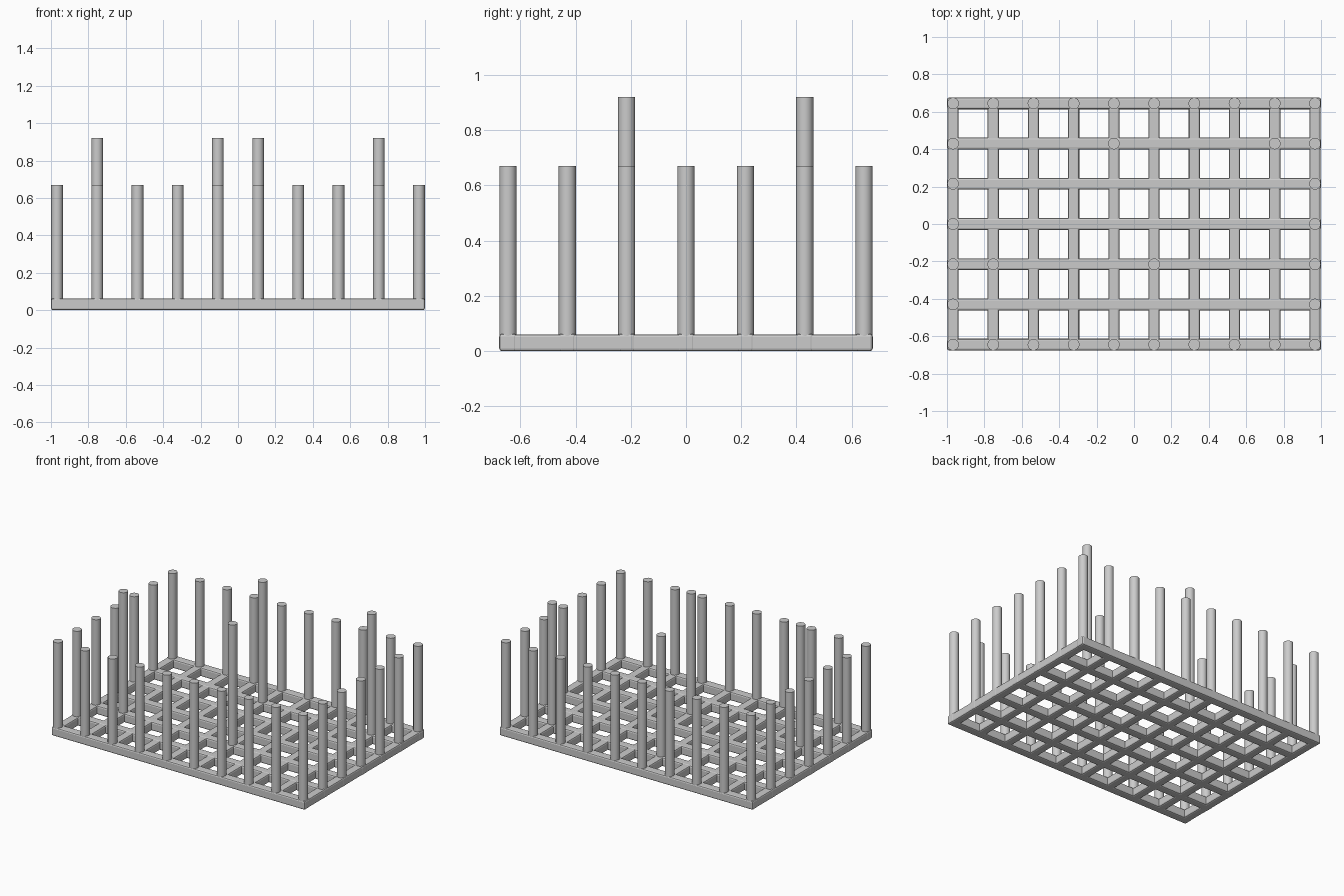
import bpy
import bmesh
from mathutils import Matrix, Vector

cube = bpy.data.objects.get("Cube")
if cube:
    bpy.data.objects.remove(cube, do_unlink=True)

STEP, COLS, ROWS = 0.215, 10, 7
RADIUS, BAR = 0.031, 0.063
LOW, HIGH = 0.67, 0.92
half_x, half_y = STEP * (COLS - 1) / 2, STEP * (ROWS - 1) / 2
xs = [i * STEP - half_x for i in range(COLS)]
ys = [j * STEP - half_y for j in range(ROWS)]

grey = bpy.data.materials.new("plain grey")
grey.use_nodes = True
colour = (0.6, 0.6, 0.6, 1)
grey.diffuse_color = colour
grey.node_tree.nodes["Principled BSDF"].inputs["Base Color"].default_value = colour


def finish(name, bm):
    mesh = bpy.data.meshes.new(name)
    bm.to_mesh(mesh)
    bm.free()
    mesh.materials.append(grey)
    obj = bpy.data.objects.new(name, mesh)
    bpy.context.collection.objects.link(obj)
    return obj


def bar(name, centre, size):
    bm = bmesh.new()
    bmesh.ops.create_cube(bm, size=1)
    bmesh.ops.scale(bm, vec=size, verts=bm.verts)
    bmesh.ops.translate(bm, vec=centre, verts=bm.verts)
    obj = finish(name, bm)
    bevel = obj.modifiers.new("rounded edges", "BEVEL")
    bevel.width, bevel.segments = 0.01, 2


def post(name, x, y, top):
    bm = bmesh.new()
    base = BAR / 2
    bmesh.ops.create_cone(bm, cap_ends=True, segments=24, radius1=RADIUS,
                          radius2=RADIUS, depth=top - base,
                          matrix=Matrix.Translation((x, y, (top + base) / 2)))
    obj = finish(name, bm)
    bpy.ops.object.select_all(action="DESELECT")
    obj.select_set(True)
    bpy.context.view_layer.objects.active = obj
    bpy.ops.object.shade_smooth_by_angle()


# Lattice base: long bars sit a hair above the cross bars
for y in ys:
    bar("long_bar", Vector((0, y, BAR / 2)), (2 * half_x + BAR, BAR, BAR))
for x in xs:
    bar("cross_bar", Vector((x, 0, BAR / 2 - 0.001)), (BAR - 0.003, 2 * half_y + BAR, BAR - 0.002))

# Ring of short posts around the edge, and four tall inner posts
tall = {(1, 2), (5, 2), (4, 5), (8, 5)}
for i, x in enumerate(xs):
    for j, y in enumerate(ys):
        if i in (0, COLS - 1) or j in (0, ROWS - 1):
            post("edge_post", x, y, LOW)
        elif (i, j) in tall:
            post("tall_post", x, y, HIGH)
